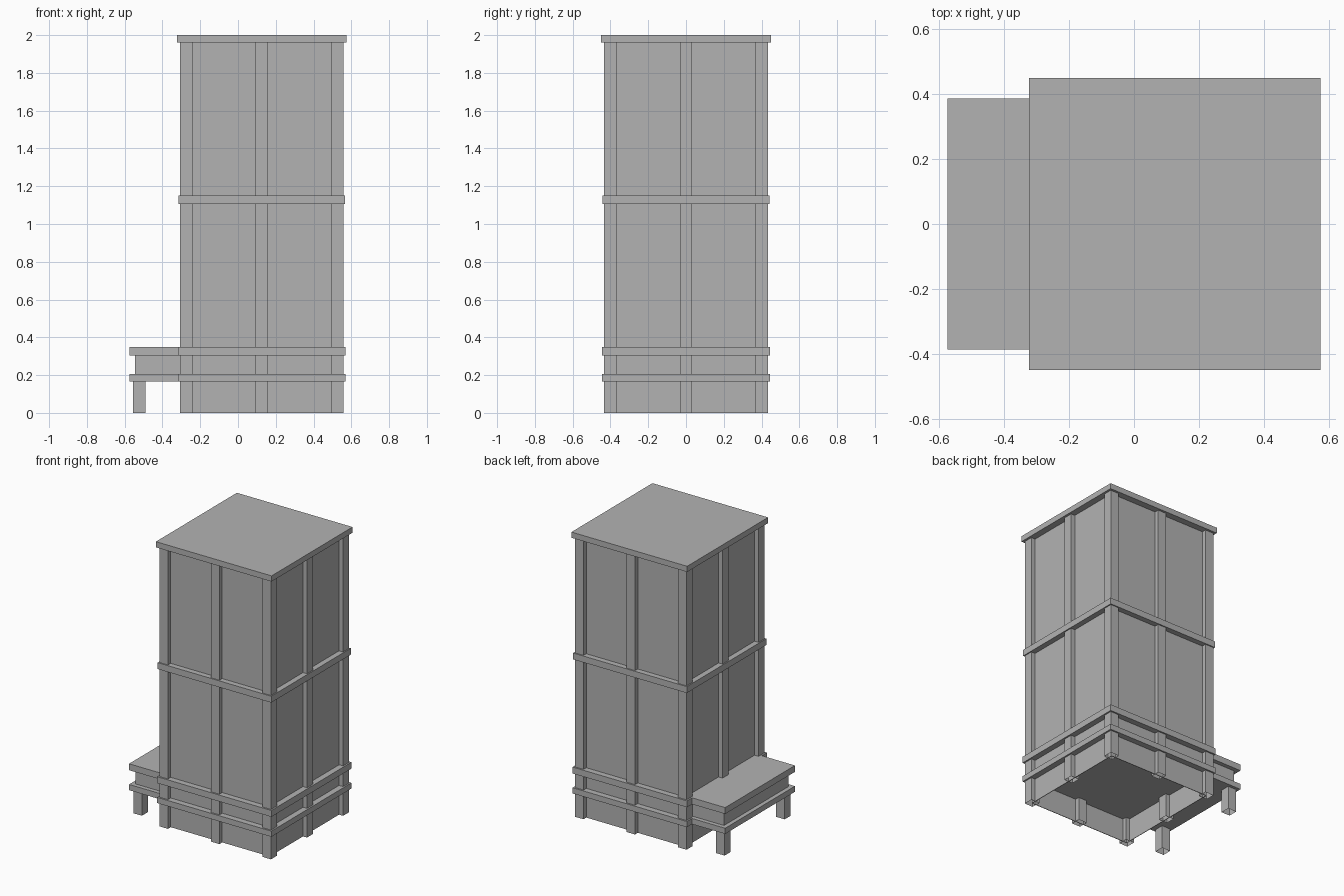
import bpy
import bmesh
from mathutils import Matrix, Vector

default = bpy.data.objects.get("Cube")
if default:
    bpy.data.objects.remove(default, do_unlink=True)

grey = bpy.data.materials.new("plain grey")
grey.use_nodes = True
COLOUR = (0.45, 0.45, 0.45, 1)
grey.diffuse_color = COLOUR
grey.node_tree.nodes["Principled BSDF"].inputs["Base Color"].default_value = COLOUR


def box(name, x, y, z, open_bottom=False):
    """Box from (low, high) pairs, optionally without its underside."""
    bm = bmesh.new()
    low, high = Vector((x[0], y[0], z[0])), Vector((x[1], y[1], z[1]))
    bmesh.ops.create_cube(bm, size=1)
    bm.transform(Matrix.Translation((low + high) / 2) @ Matrix.Diagonal((*(high - low), 1)))
    bm.normal_update()
    if open_bottom:
        under = [f for f in bm.faces if f.normal.z < -0.5]
        bmesh.ops.delete(bm, geom=under, context='FACES')
    mesh = bpy.data.meshes.new(name)
    bm.to_mesh(mesh)
    bm.free()
    mesh.materials.append(grey)
    obj = bpy.data.objects.new(name, mesh)
    bpy.context.collection.objects.link(obj)
    return obj


def around(centre, half):
    return (centre - half, centre + half)


CX = 0.126          # tower centre on x
SPAN = 0.4          # tower centre to post centres
POST = 0.033        # half a post's width
SKIN = 0.002        # half a wall's thickness
TOP = 1.96          # underside of the roof
FLOOR, LEDGE = (0.165, 0.205), (0.305, 0.35)

# Tower posts at the corners and middle of each side
for i in (-1, 0, 1):
    for j in (-1, 0, 1):
        if i or j:
            box("tower_post", around(CX + i * SPAN, POST), around(j * SPAN, POST),
                (0, TOP), open_bottom=True)

# Thin tower walls running between the post centres
for side in (-1, 1):
    box("tower_wall", around(CX, SPAN), around(side * SPAN, SKIN), (0, TOP))
    box("tower_wall", around(CX + side * SPAN, SKIN), around(0, SPAN), (0, TOP))

# Slabs that show as bands, and the roof
for name, half, z in (("floor_slab", 0.444, FLOOR), ("lower_band", 0.444, LEDGE),
                      ("middle_band", 0.441, (1.105, 1.15)), ("roof", 0.449, (TOP, 2))):
    box(name, around(CX, half), around(0, half), z)

# Side platform: two slabs, a body between them and two legs
inner = CX - 0.444
box("platform_floor", (-0.575, inner), around(0, 0.387), FLOOR)
box("platform_top", (-0.575, inner), around(0, 0.387), LEDGE)
box("platform_body", (-0.545, CX - SPAN), around(0, 0.357), (FLOOR[1], LEDGE[0]))
for side in (-1, 1):
    box("platform_leg", around(-0.523, POST), around(side * 0.333, POST),
        (0, FLOOR[0]), open_bottom=True)
